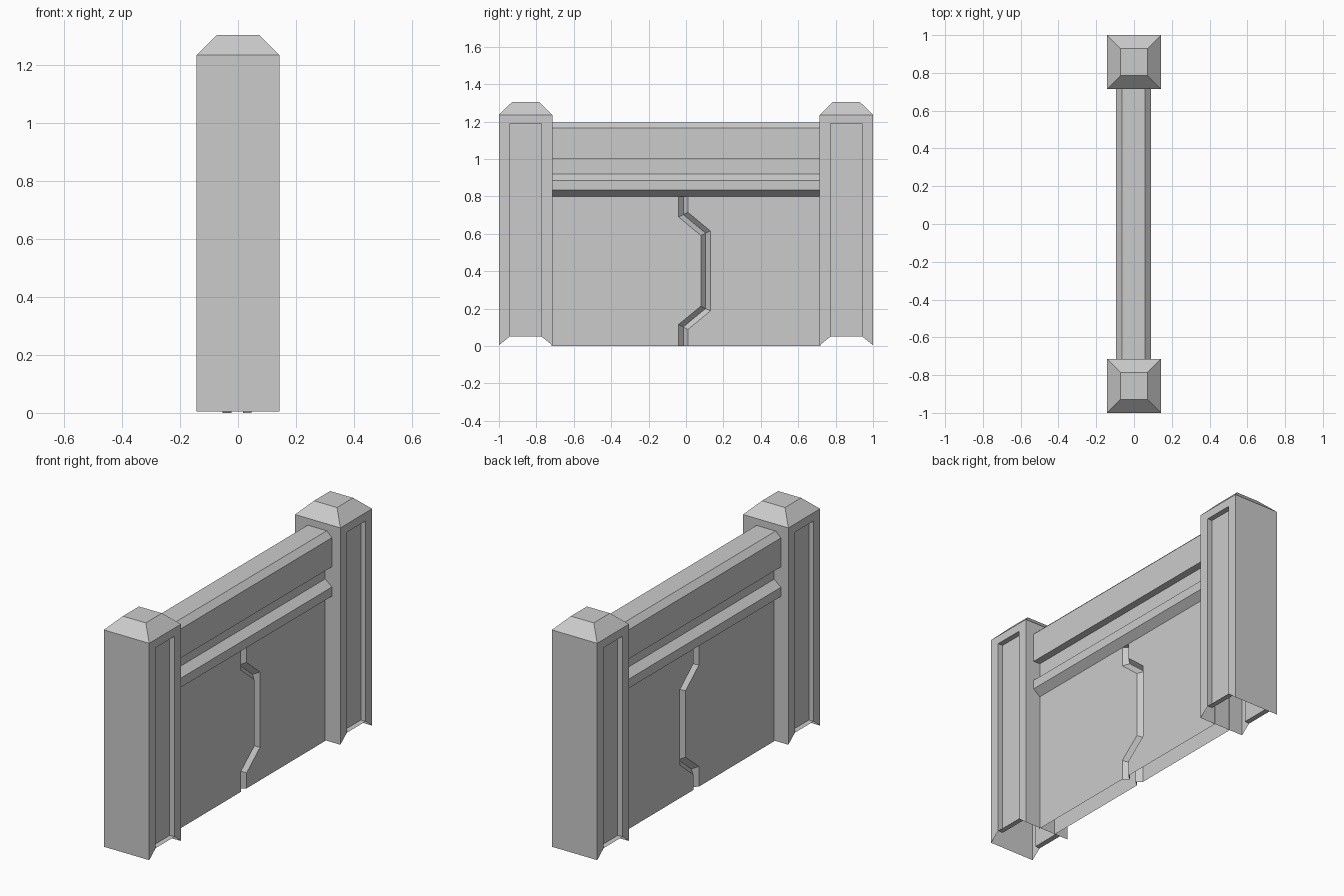
import bpy, bmesh

if "Cube" in bpy.data.objects:
    bpy.data.objects.remove(bpy.data.objects["Cube"])

OFF = -0.003  # slight x offset of gate and rails relative to the posts


def finish(name, bm):
    mesh = bpy.data.meshes.new(name)
    bm.to_mesh(mesh)
    bm.free()
    obj = bpy.data.objects.new(name, mesh)
    bpy.context.scene.collection.objects.link(obj)
    return obj


def post(name, cy):
    """Square hollow post, bevelled cap, recessed panel on both x faces."""
    bm = bmesh.new()
    rings = []
    for h, z in ((0.1425, 0.004), (0.1425, 1.235), (0.072, 1.305)):
        rings.append([bm.verts.new((sx * h, cy + sy * h, z))
                      for sx, sy in ((-1, -1), (1, -1), (1, 1), (-1, 1))])
    for a, b in zip(rings, rings[1:]):
        for i in range(4):
            j = (i + 1) % 4
            bm.faces.new((a[i], a[j], b[j], b[i]))
    bm.faces.new(rings[-1])
    bm.normal_update()
    sides = [f for f in bm.faces if abs(f.normal.x) > 0.9]
    for f in sides:
        n = f.normal.copy()
        bmesh.ops.inset_region(bm, faces=[f], thickness=0.058, use_even_offset=True)
        for v in f.verts:
            v.co.z = 0.05 if v.co.z < 0.6 else 1.188
        inner = bmesh.ops.extrude_discrete_faces(bm, faces=[f])["faces"][0]
        bmesh.ops.translate(bm, verts=inner.verts[:], vec=n * -0.03)
    return finish(name, bm)


def rail(name, half_profile):
    """Symmetric x-z profile extruded between the posts."""
    bm = bmesh.new()
    outline = half_profile + [(-x, z) for x, z in reversed(half_profile)]
    a = [bm.verts.new((x + OFF, -0.72, z)) for x, z in outline]
    b = [bm.verts.new((x + OFF, 0.72, z)) for x, z in outline]
    n = len(outline)
    for i in range(n):
        j = (i + 1) % n
        bm.faces.new((a[i], a[j], b[j], b[i]))
    bm.faces.new(a)
    bm.faces.new(b)
    bmesh.ops.recalc_face_normals(bm, faces=bm.faces[:])
    return finish(name, bm)


def gate_panel(name, sx):
    """One skin of the gate with a jogged V groove down the middle."""
    left = [(-0.04, 0), (-0.04, 0.115), (0.08, 0.213), (0.08, 0.59), (-0.04, 0.69), (-0.04, 0.81)]
    mid = [(-0.014, 0), (-0.014, 0.102), (0.105, 0.2), (0.105, 0.603), (-0.014, 0.702), (-0.014, 0.81)]
    right = [(0.01, 0), (0.01, 0.088), (0.13, 0.187), (0.13, 0.615), (0.01, 0.715), (0.01, 0.81)]
    cols = [([(-0.72, z) for _, z in left], 0.05), (left, 0.05), (mid, 0.02),
            (right, 0.05), ([(0.72, z) for _, z in right], 0.05)]
    bm = bmesh.new()
    grid = [[bm.verts.new((sx * x + OFF, y, z)) for y, z in c] for c, x in cols]
    for a, b in zip(grid, grid[1:]):
        for i in range(len(a) - 1):
            quad = (a[i], b[i], b[i + 1], a[i + 1])
            bm.faces.new(quad if sx > 0 else quad[::-1])
    return finish(name, bm)


# Posts at both ends
post("post_front", -0.8575)
post("post_back", 0.8575)

# Top beam, neck and lower moulding
rail("top_rail", [(0.05, 0.80), (0.092, 0.833), (0.092, 0.885), (0.05, 0.92),
                  (0.05, 1.0), (0.092, 1.0), (0.092, 1.165), (0.06, 1.196)])

# Gate skins on both sides
gate_panel("gate_panel_right", 1)
gate_panel("gate_panel_left", -1)
